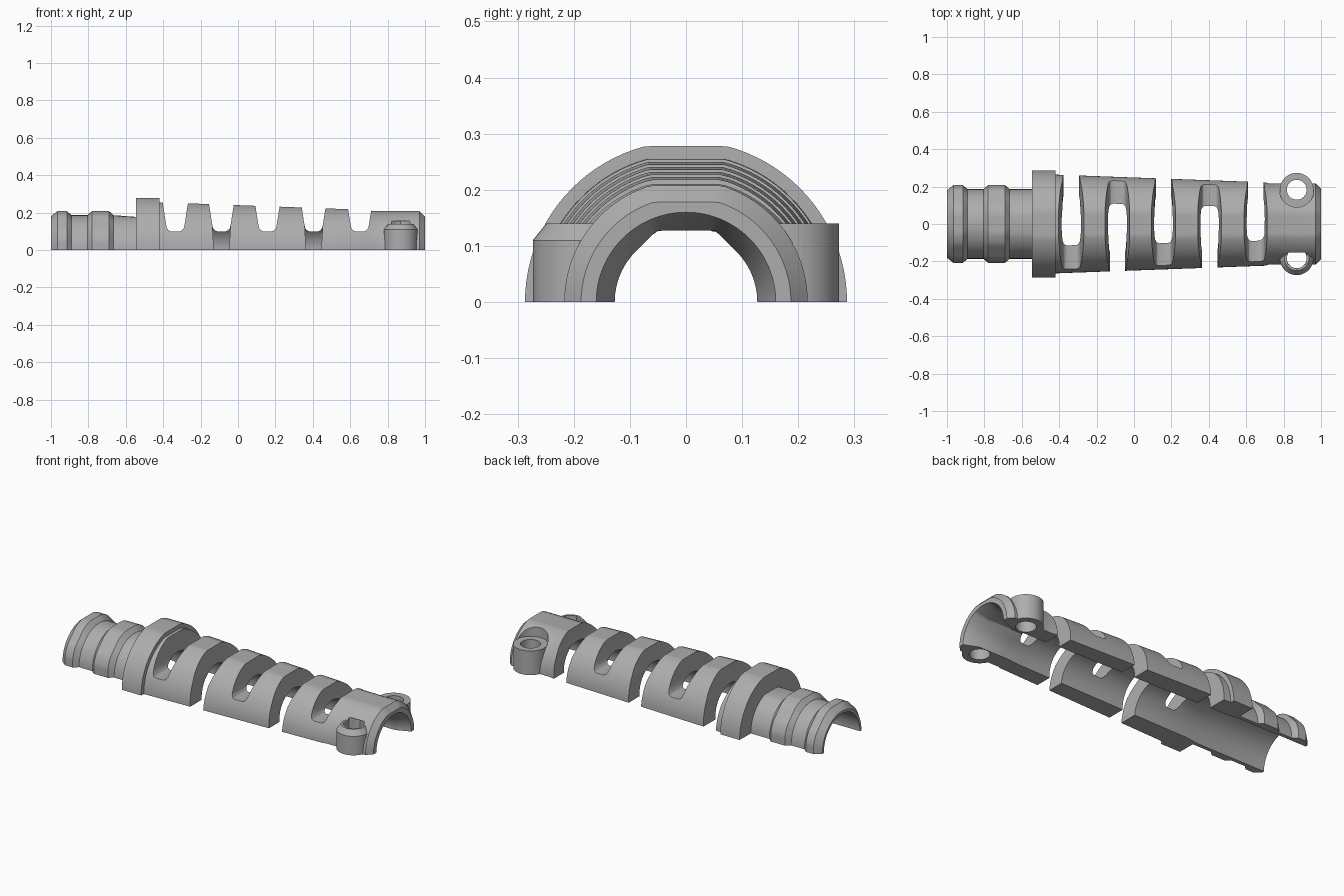
import bpy, bmesh, math

if "Cube" in bpy.data.objects:
    bpy.data.objects.remove(bpy.data.objects["Cube"])

grey = bpy.data.materials.new("plain_grey")
grey.use_nodes = True
colour = (0.42, 0.42, 0.42, 1)
grey.diffuse_color = colour
grey.node_tree.nodes["Principled BSDF"].inputs["Base Color"].default_value = colour


def finish(name, bm):
    bmesh.ops.recalc_face_normals(bm, faces=bm.faces)
    mesh = bpy.data.meshes.new(name)
    bm.to_mesh(mesh)
    bm.free()
    mesh.materials.append(grey)
    obj = bpy.data.objects.new(name, mesh)
    bpy.context.collection.objects.link(obj)
    return obj


def lathe(name, profile, shape, steps=96):
    """Solid turned around x; shape(x, r, angle) gives the real radius."""
    bm = bmesh.new()
    rings = []
    for x, r in profile:
        ring = []
        for i in range(steps):
            a = 2 * math.pi * i / steps
            q = shape(x, r, a)
            ring.append(bm.verts.new((x, q * math.cos(a), q * math.sin(a))))
        rings.append(ring)
    for one, two in zip(rings, rings[1:]):
        for i in range(steps):
            j = (i + 1) % steps
            bm.faces.new((one[i], one[j], two[j], two[i]))
    bm.faces.new(rings[0])
    bm.faces.new(rings[-1])
    return finish(name, bm)


def prism(name, points, y0, y1):
    """Polygon in x and z, extruded along y."""
    bm = bmesh.new()
    face = bm.faces.new([bm.verts.new((x, y0, z)) for x, z in points])
    new = bmesh.ops.extrude_face_region(bm, geom=[face])["geom"]
    verts = [v for v in new if isinstance(v, bmesh.types.BMVert)]
    bmesh.ops.translate(bm, verts=verts, vec=(0, y1 - y0, 0))
    return finish(name, bm)


def post(name, x, y, z0, z1, r, sides=48, r_top=None):
    bm = bmesh.new()
    bmesh.ops.create_cone(bm, cap_ends=True, segments=sides, radius1=r,
                          radius2=r if r_top is None else r_top, depth=z1 - z0)
    bmesh.ops.translate(bm, verts=bm.verts, vec=(x, y, (z0 + z1) / 2))
    return finish(name, bm)


def combine(obj, other, operation):
    mod = obj.modifiers.new(operation, "BOOLEAN")
    mod.operation = operation
    mod.solver = "EXACT"
    mod.object = other
    bpy.context.view_layer.objects.active = obj
    bpy.ops.object.modifier_apply(modifier=mod.name)
    bpy.data.objects.remove(other)


def outer_shape(x, r, a):
    # ribs near the tail have eight shallow flats, the rest one on top
    if x < -0.6:
        if r < 0.2:
            return r
        off = (a + math.pi / 8) % (math.pi / 4) - math.pi / 8
        return min(r, 0.208 / math.cos(off))
    s = math.sin(a)
    return min(r, (r - 0.009) / s) if s > 0.5 else r


def bore_shape(x, r, a):
    # the narrow throat has a flat ceiling with sloping shoulders
    if 0.73 < x < 0.95 and math.sin(a) > 0.70:
        off = (a + math.pi / 8) % (math.pi / 4) - math.pi / 8
        return r / math.cos(off)
    return r


# Outer body: ribbed tail, flange, tapered sleeve, clamp end
outer = [(-1, 0.18), (-0.965, 0.214), (-0.915, 0.214), (-0.89, 0.186),
         (-0.805, 0.186), (-0.78, 0.214), (-0.69, 0.214), (-0.665, 0.186),
         (-0.546, 0.186), (-0.545, 0.287), (-0.421, 0.287), (-0.42, 0.264),
         (0.70, 0.223), (0.72, 0.217), (0.97, 0.217), (1, 0.187)]
body = lathe("strain_relief_half", outer, outer_shape)

# Bolt lugs on both sides of the clamp end
LX, LY = 0.87, 0.183
combine(body, post("bolt_seat", LX, LY, 0.14, 0.4, 0.093), "DIFFERENCE")
combine(body, post("back_lug", LX, LY, -0.05, 0.14, 0.09), "UNION")
combine(body, post("front_lug", LX, -LY, -0.05, 0.11, 0.09), "UNION")
combine(body, post("front_lug_top", LX, -LY, 0.11, 0.14, 0.09, r_top=0.066), "UNION")

# Cable bore
bore = [(-1.1, 0.165), (-0.55, 0.165), (-0.49, 0.154), (0.65, 0.135),
        (0.74, 0.127), (0.92, 0.127), (1, 0.16), (1.1, 0.16)]
combine(body, lathe("bore", bore, bore_shape), "DIFFERENCE")

# Bolt holes and nut pocket
for side in (-1, 1):
    combine(body, post("bolt_hole", LX, side * LY, -0.2, 0.15, 0.053), "DIFFERENCE")
combine(body, post("nut_pocket", LX, -LY, 0.06, 0.155, 0.058, 6), "DIFFERENCE")


# Flexing slots, open to the back and front in turn
def mirrored(cx, half):
    return [(cx + w, z) for w, z in half] + [(cx - w, z) for w, z in reversed(half)]


arch = [(0.024, 0.1), (0.036, 0.105), (0.045, 0.117), (0.05, 0.14), (0.075, 0.3)]
gap = [(0.035, -0.1), (0.049, 0.145), (0.06, 0.22)]
for i in range(5):
    cx = -0.335 + 0.2465 * i
    side = 1 if i % 2 == 0 else -1
    combine(body, prism("slot", mirrored(cx, arch), -0.4, 0.4), "DIFFERENCE")
    combine(body, prism("slot_gap", mirrored(cx, gap), 0.02 * side, 0.4 * side), "DIFFERENCE")

# Flat parting face
below = [(-1.5, -0.5), (1.5, -0.5), (1.5, 0), (-1.5, 0)]
combine(body, prism("lower_half", below, -0.6, 0.6), "DIFFERENCE")

bpy.ops.object.select_all(action="DESELECT")
body.select_set(True)
bpy.context.view_layer.objects.active = body
bpy.ops.object.shade_smooth_by_angle(angle=math.radians(25))
